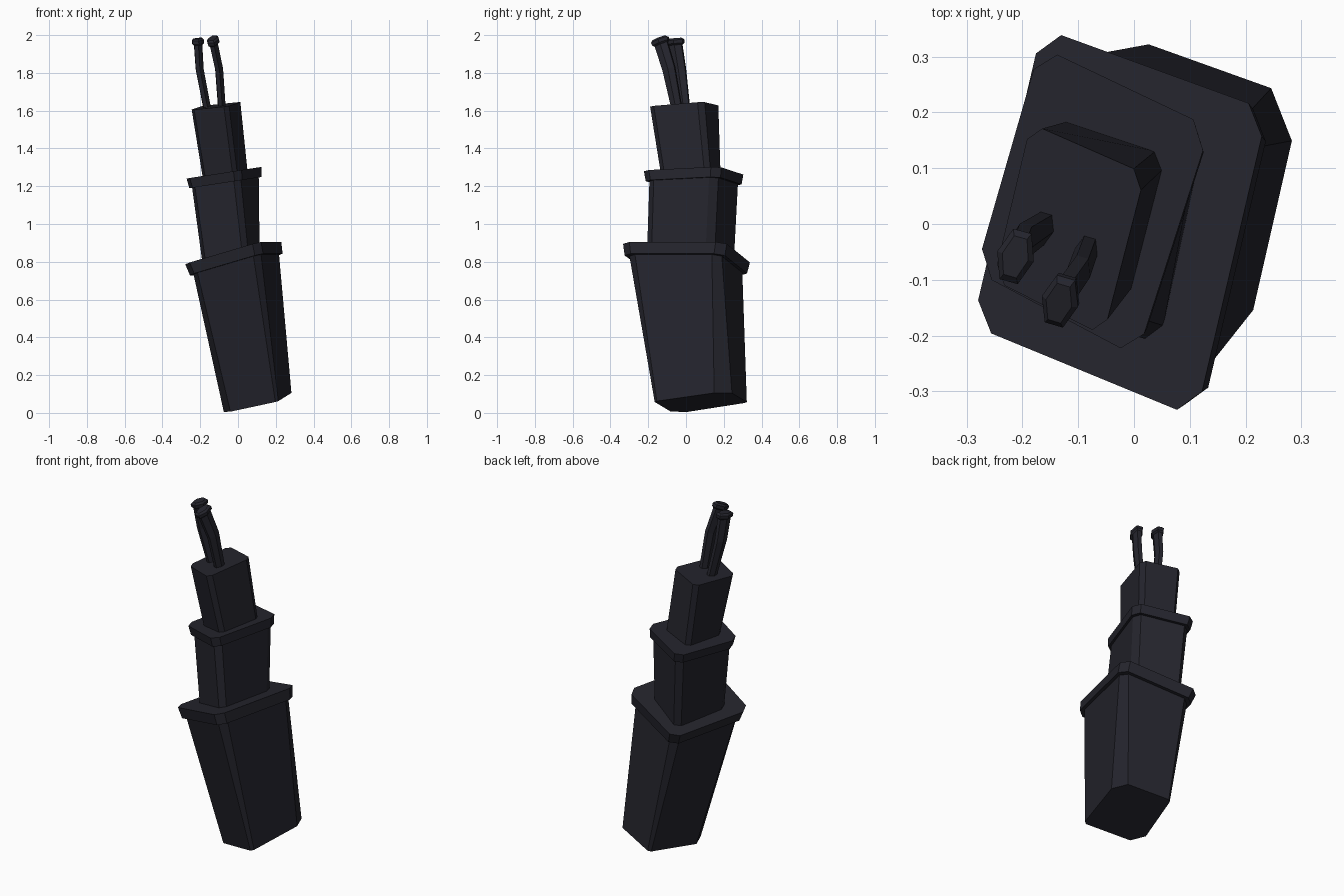
import bpy, bmesh, math
from mathutils import Vector, Matrix

if "Cube" in bpy.data.objects:
    bpy.data.objects.remove(bpy.data.objects["Cube"])

mat = bpy.data.materials.new("dark_slate")
mat.diffuse_color = (0.018, 0.018, 0.026, 1)
mat.use_nodes = True
mat.node_tree.nodes["Principled BSDF"].inputs["Base Color"].default_value = mat.diffuse_color


def loft(name, rings):
    """Skin a list of equal-length rings, closed at both ends."""
    bm = bmesh.new()
    vs = [[bm.verts.new(p) for p in r] for r in rings]
    n = len(vs[0])
    for lo, hi in zip(vs, vs[1:]):
        for i in range(n):
            j = (i + 1) % n
            bm.faces.new((lo[i], lo[j], hi[j], hi[i]))
    bm.faces.new(vs[0][::-1])
    bm.faces.new(vs[-1])
    bmesh.ops.recalc_face_normals(bm, faces=bm.faces)
    me = bpy.data.meshes.new(name)
    bm.to_mesh(me)
    bm.free()
    me.materials.append(mat)
    ob = bpy.data.objects.new(name, me)
    bpy.context.collection.objects.link(ob)
    return ob


def ring(quad, plane, cuts=(.1, .1, .1, .1)):
    """Quad (FL, FR, BR, BL) with cut corners on the plane z = c + ax + by."""
    q = [Vector(p) for p in quad]
    c, a, b = plane
    out = []
    for i, k in enumerate(cuts):
        for other in (q[i - 1], q[(i + 1) % 4]):
            p = q[i].lerp(other, k)
            out.append(Vector((p.x, p.y, c + a * p.x + b * p.y)))
    return out


def rim(top, plane, thick):
    """Body top, rim underside and rim top rings."""
    n = Vector((-plane[1], -plane[2], 1)).normalized()
    mid = sum(top, Vector()) / len(top)

    def sub(f):
        return [mid + (p - mid) * f - n * thick for p in top]
    return [sub(.89), sub(.965), top]


# Bottom segment with its rim
bot = ring([(-.095, -.06), (.21, -.17), (.30, .224), (.015, .326)],
           (.0232, .246, .086), (.18, .04, .19, .04))
p1 = (.853, .27, -.063)
top = ring([(-.29, -.182), (.111, -.347), (.24, .204), (-.165, .351)], p1, (.085,) * 4)
loft("lower_segment", [bot] + rim(top, p1, .062))

# Middle segment with its rim
bot = ring([(-.195, -.1), (.045, -.218), (.122, .14), (-.12, .265)], (.835, .27, -.063))
p2 = (1.283, .155, 0)
top = ring([(-.284, -.085), (.005, -.238), (.137, .173), (-.168, .318)], p2)
loft("middle_segment", [bot] + rim(top, p2, .053))

# Upper plain segment
bot = ring([(-.19, -.06), (-.01, -.14), (.058, .124), (-.14, .19)], (1.265, .155, 0))
top = ring([(-.252, -.1), (-.055, -.2), (.02, .09), (-.185, .18)], (1.64, .125, .05))
loft("upper_segment", [bot, top])


def hexring(c, rx, ry, n=(0, 0, 1)):
    """Six-sided oval ring, tilted to the direction n."""
    rot = Vector((0, 0, 1)).rotation_difference(Vector(n)).to_matrix() @ Matrix.Rotation(-.27, 3, 'Z')
    return [Vector(c) + rot @ Vector((rx * math.cos(i * math.pi / 3),
                                      ry * math.sin(i * math.pi / 3) / .866, 0))
            for i in range(6)]


def stalk(name, base, bend, end, n):
    """Bent stalk with a flared cap."""
    d = Vector(n).normalized()
    e = Vector(end)
    loft(name, [hexring(base, .021, .027), hexring(bend, .022, .034, n),
                hexring(e, .023, .036, n), hexring(e + d * .008, .033, .045, n),
                hexring(e + d * .026, .034, .047, n), hexring(e + d * .036, .024, .036, n)])


# Two stalks on top
stalk("left_stalk", (-.157, -.003, 1.58), (-.203, -.035, 1.82), (-.211, -.056, 1.947), (-.05, -.08, 1))
stalk("right_stalk", (-.083, -.042, 1.58), (-.1, -.09, 1.82), (-.128, -.13, 1.951), (-.2, -.36, 1))
